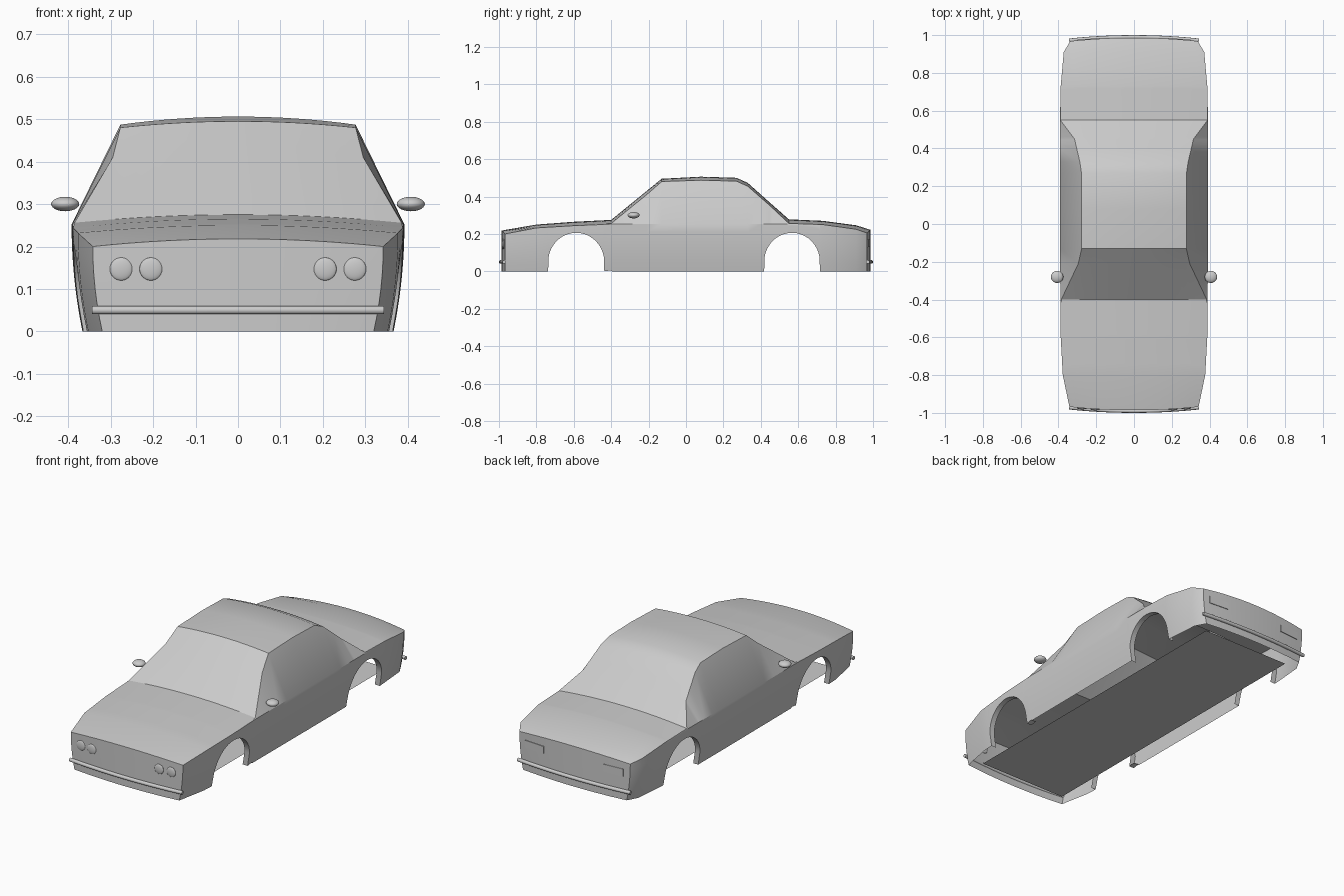
import bpy, bmesh, math

cube = bpy.data.objects.get("Cube")
if cube:
    bpy.data.objects.remove(cube, do_unlink=True)

paint = bpy.data.materials.new("grey_paint")
paint.use_nodes = True
paint.diffuse_color = (0.6, 0.6, 0.6, 1)
paint.node_tree.nodes["Principled BSDF"].inputs["Base Color"].default_value = paint.diffuse_color

# Body stations: y, belt x, belt z, roof or hood edge x, edge z, centre z
KEYS = [
    (-.968, .342, .200, .342, .200, .218),
    (-.80, .377, .232, .377, .232, .250),
    (-.60, .388, .244, .388, .244, .265),
    (-.40, .390, .252, .385, .256, .275),
    (-.21, .391, .252, .295, .410, .430),
    (-.13, .391, .252, .277, .480, .495),
    (.08, .392, .252, .277, .487, .506),
    (.27, .392, .252, .278, .482, .500),
    (.33, .392, .252, .287, .455, .473),
    (.45, .392, .252, .315, .350, .366),
    (.55, .392, .252, .390, .256, .278),
    (.73, .388, .250, .388, .250, .270),
    (.91, .372, .225, .372, .225, .246),
    (.968, .338, .205, .338, .205, .222),
]
# Wheel arches: centre y, radius, y where the flared foot meets the sill
ARCHES = [(-.587, .15, -.395), (.567, .149, .40)]
FOOT, TOP = .05, .206
BULGE = .018
ROWS = [k / 6 for k in range(7)]
ACROSS = [1 - k / 8 for k in range(17)]


def station(y):
    for a, b in zip(KEYS, KEYS[1:]):
        if y <= b[0]:
            t = (y - a[0]) / (b[0] - a[0])
            return [p + (q - p) * t for p, q in zip(a, b)][1:]
    return KEYS[-1][1:]


def bottom(y):
    for c, r, foot in ARCHES:
        if abs(y - c) <= r:
            return FOOT + (TOP - FOOT) * math.sqrt(max(0, 1 - ((y - c) / r) ** 2))
        side = c + math.copysign(r, foot - c)
        if min(side, foot) < y < max(side, foot):
            return FOOT * (foot - y) / (foot - side)
    return 0


def side_x(y, z):
    x, belt = station(y)[:2]
    h = min(z / belt, 1)
    return x * (1 - .065 * (1 - h) ** 2)


def bulge(y, u):
    return math.copysign(BULGE * (1 - u * u), y) if abs(y) > .96 else 0


def add_object(name, mesh):
    ob = bpy.data.objects.new(name, mesh)
    bpy.context.collection.objects.link(ob)
    ob.data.materials.append(paint)
    return ob


def smooth(ob, angle=28):
    bpy.ops.object.select_all(action='DESELECT')
    ob.select_set(True)
    bpy.context.view_layer.objects.active = ob
    bpy.ops.object.shade_smooth_by_angle(angle=math.radians(angle))


def skin(bm, grid):
    rows = [[bm.verts.new(p) for p in row] for row in grid]
    for a, b in zip(rows, rows[1:]):
        for i in range(len(a) - 1):
            bm.faces.new((a[i], a[i + 1], b[i + 1], b[i]))


def section(y):
    x, belt, ex, ez, top = station(y)
    low = bottom(y)
    levels = [low + (belt - low) * t for t in ROWS]
    wall = [(side_x(y, z), y, z) for z in levels]
    crown = [(u * ex, y + bulge(y, u), ez + (top - ez) * (1 - u * u)) for u in ACROSS]
    return wall + crown + [(-p[0], p[1], p[2]) for p in reversed(wall)]


# Car body shell
ys = [k[0] for k in KEYS]
for c, r, foot in ARCHES:
    ys += [c - r * math.cos(math.pi * k / 20) for k in range(21)]
    ys += [c - math.copysign(r + .002, foot - c), foot]
ys = sorted(ys)
ys = [y for i, y in enumerate(ys) if i == 0 or y - ys[i - 1] > .0005]
bm = bmesh.new()
skin(bm, [section(y) for y in ys])

# Nose and tail panels
for y in (ys[0], ys[-1]):
    x, belt, ex, ez, top = station(y)
    skin(bm, [[(u * side_x(y, belt * t), y + bulge(y, u),
                t * (ez + (top - ez) * (1 - u * u))) for t in ROWS] for u in ACROSS])

# Inward lips of the wheel arches
for s in (1, -1):
    for a, b in zip(ys, ys[1:]):
        if bottom(a) + bottom(b) > 0:
            skin(bm, [[(s * (side_x(y, bottom(y)) - d), y, bottom(y)) for d in (0, .03)]
                      for y in (a, b)])
bmesh.ops.remove_doubles(bm, verts=bm.verts, dist=.0003)
bmesh.ops.recalc_face_normals(bm, faces=bm.faces)
mesh = bpy.data.meshes.new("body_shell")
bm.to_mesh(mesh)
bm.free()
smooth(add_object("body_shell", mesh))

# Floor pan
mesh = bpy.data.meshes.new("floor_pan")
bm = bmesh.new()
corners = [(-.27, -.91), (-.27, .91), (.27, .91), (.27, -.91)]
bm.faces.new([bm.verts.new((x, y, .001)) for x, y in corners])
bm.to_mesh(mesh)
bm.free()
add_object("floor_pan", mesh)


def ellipsoid(name, centre, radii):
    bpy.ops.mesh.primitive_uv_sphere_add(segments=24, ring_count=14, location=centre)
    ob = bpy.context.object
    ob.name = name
    ob.scale = radii
    ob.data.materials.append(paint)
    smooth(ob, 60)


def face_y(x):
    return .968 + BULGE * (1 - (x / .34) ** 2)


for s, label in ((1, "left"), (-1, "right")):
    # Door mirrors and twin headlamps
    ellipsoid(label + "_mirror", (s * .407, -.28, .30), (.033, .032, .017))
    for x, place in ((.205, "inner"), (.275, "outer")):
        ellipsoid(label + "_" + place + "_headlamp", (s * x, -face_y(x), .147), (.027, .007, .027))
    # Tail lamp plates
    bpy.ops.mesh.primitive_cube_add(size=1, location=(s * .24, face_y(.24), .15))
    lamp = bpy.context.object
    lamp.name = label + "_tail_lamp"
    lamp.scale = (.12, .006, .04)
    lamp.rotation_euler.z = -s * .075
    lamp.data.materials.append(paint)

# Bumper tubes
for s, label in ((-1, "front"), (1, "rear")):
    curve = bpy.data.curves.new(label + "_bumper", 'CURVE')
    curve.dimensions = '3D'
    curve.bevel_depth = .01
    curve.bevel_resolution = 3
    curve.use_fill_caps = True
    line = curve.splines.new('POLY')
    line.points.add(len(ACROSS) - 1)
    for p, u in zip(line.points, ACROSS):
        p.co = (u * .343, s * (face_y(u * .34) + .004), .05, 1)
    add_object(label + "_bumper", curve)
